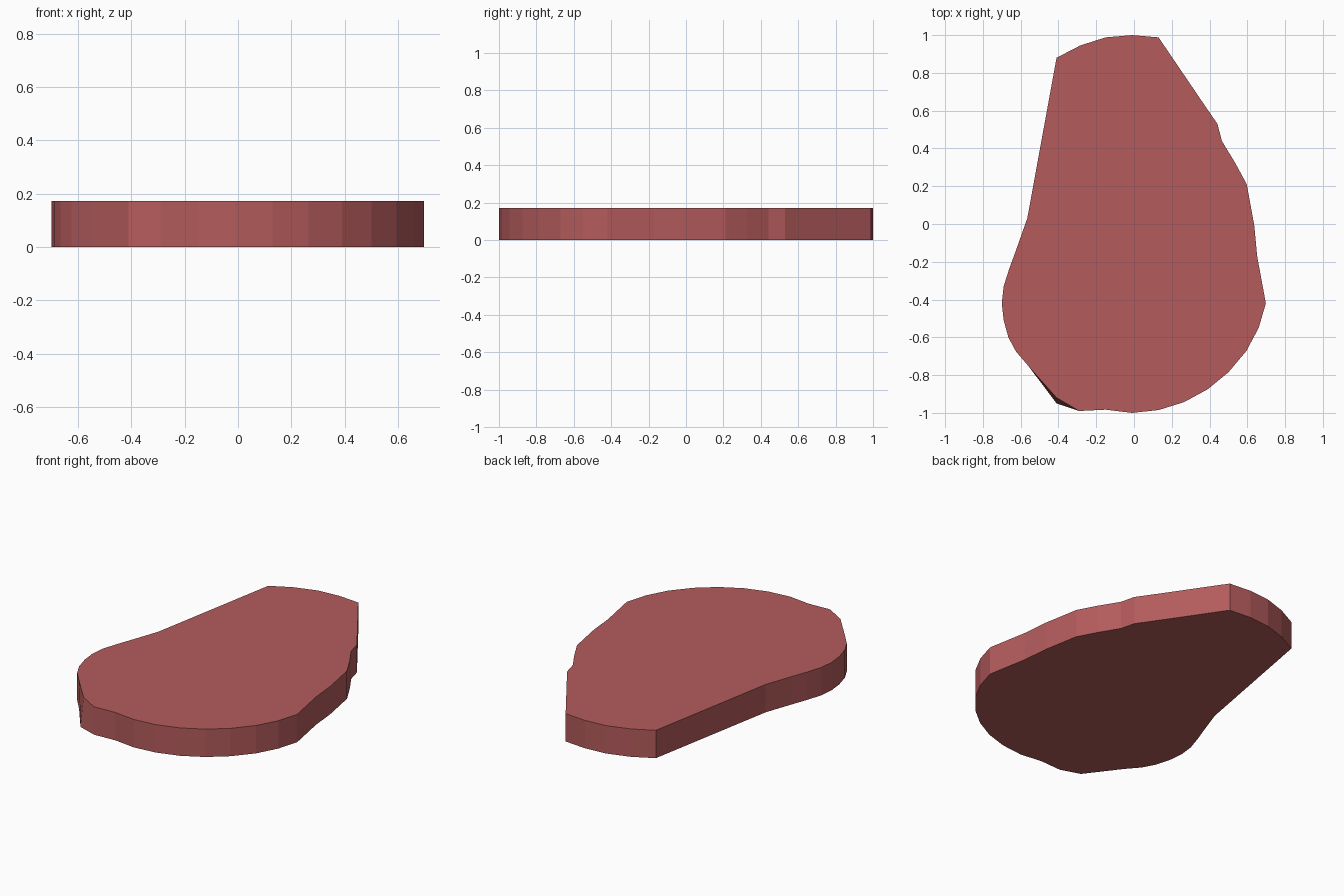
import bpy, bmesh

if "Cube" in bpy.data.objects:
    bpy.data.objects.remove(bpy.data.objects["Cube"])

HEIGHT = 0.172

# Outline of the slab seen from above, clockwise
outline = [
    (-0.41, 0.88), (-0.285, 0.945), (-0.15, 0.988), (-0.01, 1.0), (0.13, 0.988),
    (0.39, 0.605), (0.442, 0.53), (0.465, 0.44), (0.535, 0.325), (0.597, 0.21),
    (0.637, -0.01), (0.652, -0.17), (0.698, -0.42), (0.66, -0.55), (0.595, -0.672),
    (0.5, -0.785), (0.39, -0.875), (0.265, -0.943), (0.13, -0.985), (-0.01, -1.0),
    (-0.15, -0.983), (-0.29, -0.99), (-0.41, -0.95), (-0.555, -0.757),
    (-0.625, -0.675), (-0.665, -0.6), (-0.69, -0.51), (-0.70, -0.42),
    (-0.69, -0.33), (-0.66, -0.235), (-0.625, -0.14), (-0.565, 0.03),
]
DENT = 22  # corner whose top edge is set slightly inward

red = bpy.data.materials.new("dusty_red")
red.diffuse_color = (0.456, 0.105, 0.107, 1.0)
red.use_nodes = True
red.node_tree.nodes["Principled BSDF"].inputs["Base Color"].default_value = red.diffuse_color

# Flat slab: bottom ring, top ring, side walls
bm = bmesh.new()
bottom = [bm.verts.new((x, y, 0)) for x, y in outline]
top = [bm.verts.new((x, y, HEIGHT)) for x, y in outline]
top[DENT].co.y += 0.03
bm.faces.new(bottom)
bm.faces.new(top[::-1])
n = len(outline)
for i in range(n):
    j = (i + 1) % n
    bm.faces.new((bottom[i], top[i], top[j], bottom[j]))
bmesh.ops.recalc_face_normals(bm, faces=bm.faces[:])

mesh = bpy.data.meshes.new("flat_stone_slab")
bm.to_mesh(mesh)
bm.free()
mesh.materials.append(red)
slab = bpy.data.objects.new("flat_stone_slab", mesh)
bpy.context.collection.objects.link(slab)
